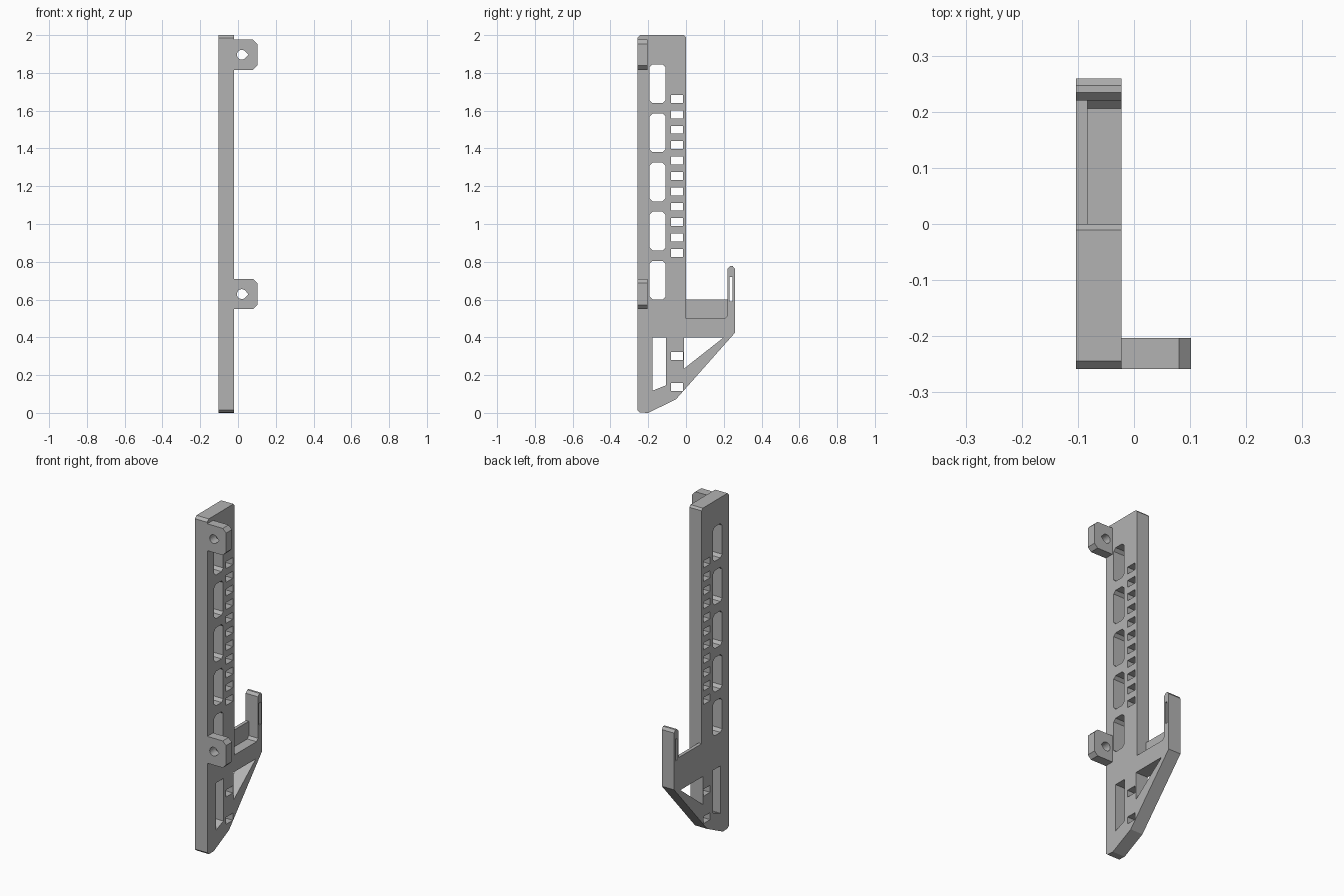
import bpy, bmesh, math
from mathutils import Matrix

default = bpy.data.objects.get("Cube")
if default:
    bpy.data.objects.remove(default, do_unlink=True)

grey = bpy.data.materials.new("plain grey")
grey.use_nodes = True
GREY = (0.45, 0.45, 0.45, 1)
grey.diffuse_color = GREY
grey.node_tree.nodes["Principled BSDF"].inputs["Base Color"].default_value = GREY

# Profile plane to world: side profiles are (y, z), front profiles are (x, z)
SIDE = Matrix(((0, 0, 1, 0), (1, 0, 0, 0), (0, 1, 0, 0), (0, 0, 0, 1)))
FRONT = Matrix(((1, 0, 0, 0), (0, 0, -1, 0), (0, 1, 0, 0), (0, 0, 0, 1)))


def box(u0, u1, v0, v1, cut=0):
    """Rectangle outline, with cut corners if asked."""
    if not cut:
        return [(u0, v0), (u1, v0), (u1, v1), (u0, v1)]
    c = cut
    return [(u0 + c, v0), (u1 - c, v0), (u1, v0 + c), (u1, v1 - c),
            (u1 - c, v1), (u0 + c, v1), (u0, v1 - c), (u0, v0 + c)]


def extrude(name, loops, start, end, frame):
    """Solid from an outline and its holes, between two depths."""
    curve = bpy.data.curves.new(name, "CURVE")
    curve.dimensions = "2D"
    curve.fill_mode = "BOTH"
    curve.extrude = abs(end - start) / 2
    for loop in loops:
        spline = curve.splines.new("POLY")
        spline.points.add(len(loop) - 1)
        for point, (u, v) in zip(spline.points, loop):
            point.co = (u, v, 0, 1)
        spline.use_cyclic_u = True
    helper = bpy.data.objects.new(name + " outline", curve)
    bpy.context.collection.objects.link(helper)
    graph = bpy.context.evaluated_depsgraph_get()
    mesh = bpy.data.meshes.new_from_object(helper.evaluated_get(graph))
    bpy.data.objects.remove(helper, do_unlink=True)

    middle = (start + end) / 2
    shift = Matrix.Translation((middle, 0, 0) if frame == SIDE else (0, middle, 0))
    mesh.transform(shift @ frame)
    bm = bmesh.new()
    bm.from_mesh(mesh)
    bmesh.ops.remove_doubles(bm, verts=bm.verts, dist=0.0002)
    bmesh.ops.recalc_face_normals(bm, faces=bm.faces)
    for face in bm.faces:
        face.smooth = False
    bm.to_mesh(mesh)
    bm.free()
    mesh.name = name
    mesh.materials.clear()
    mesh.materials.append(grey)
    obj = bpy.data.objects.new(name, mesh)
    bpy.context.collection.objects.link(obj)
    return obj


LEFT, RIGHT = -0.103, -0.022

# Upright column with the hooked arm
outline = [(-0.258, 0.015), (-0.244, 0.002), (-0.2, 0), (-0.053, 0.072),
           (0.259, 0.424), (0.259, 0.762), (0.247, 0.777), (0.234, 0.777),
           (0.22, 0.762), (0.22, 0.515), (0.206, 0.5), (0, 0.5),
           (0, 1.988), (-0.011, 2), (-0.244, 2), (-0.258, 1.985)]
holes = [box(-0.193, -0.108, 0.6 + 0.26 * i, 0.805 + 0.26 * i, 0.016) for i in range(5)]
holes += [box(-0.08, -0.017, z, z + 0.042)
          for z in [0.826 + 0.0815 * i for i in range(11)] + [0.28, 0.117]]
holes += [
    [(-0.178, 0.117), (-0.106, 0.146), (-0.106, 0.4), (-0.178, 0.4)],
    [(-0.011, 0.234), (0.2, 0.4), (-0.011, 0.4)],
    box(0.231, 0.246, 0.59, 0.72),
]
extrude("bracket_body", [outline] + holes, LEFT, RIGHT, SIDE)

# Thin raised wall along one side of the arm
extrude("arm_side_wall", [box(0, 0.22, 0.5, 0.6)], LEFT, -0.083, SIDE)

# Mounting tabs with teardrop screw holes
for name, z in (("lower_tab", 0.629), ("upper_tab", 1.896)):
    h, edge, c = 0.08, 0.102, 0.022
    plate = [(RIGHT, z - h), (edge - c, z - h), (edge, z - h + c),
             (edge, z + h - c), (edge - c, z + h), (RIGHT, z + h)]
    drop = [(0.02 + 0.026 * math.cos(a), z + 0.026 * math.sin(a))
            for a in [math.radians(45 + 270 * i / 20) for i in range(21)]]
    drop.append((0.055, z))
    extrude(name, [plate, drop], -0.258, -0.203, FRONT)
